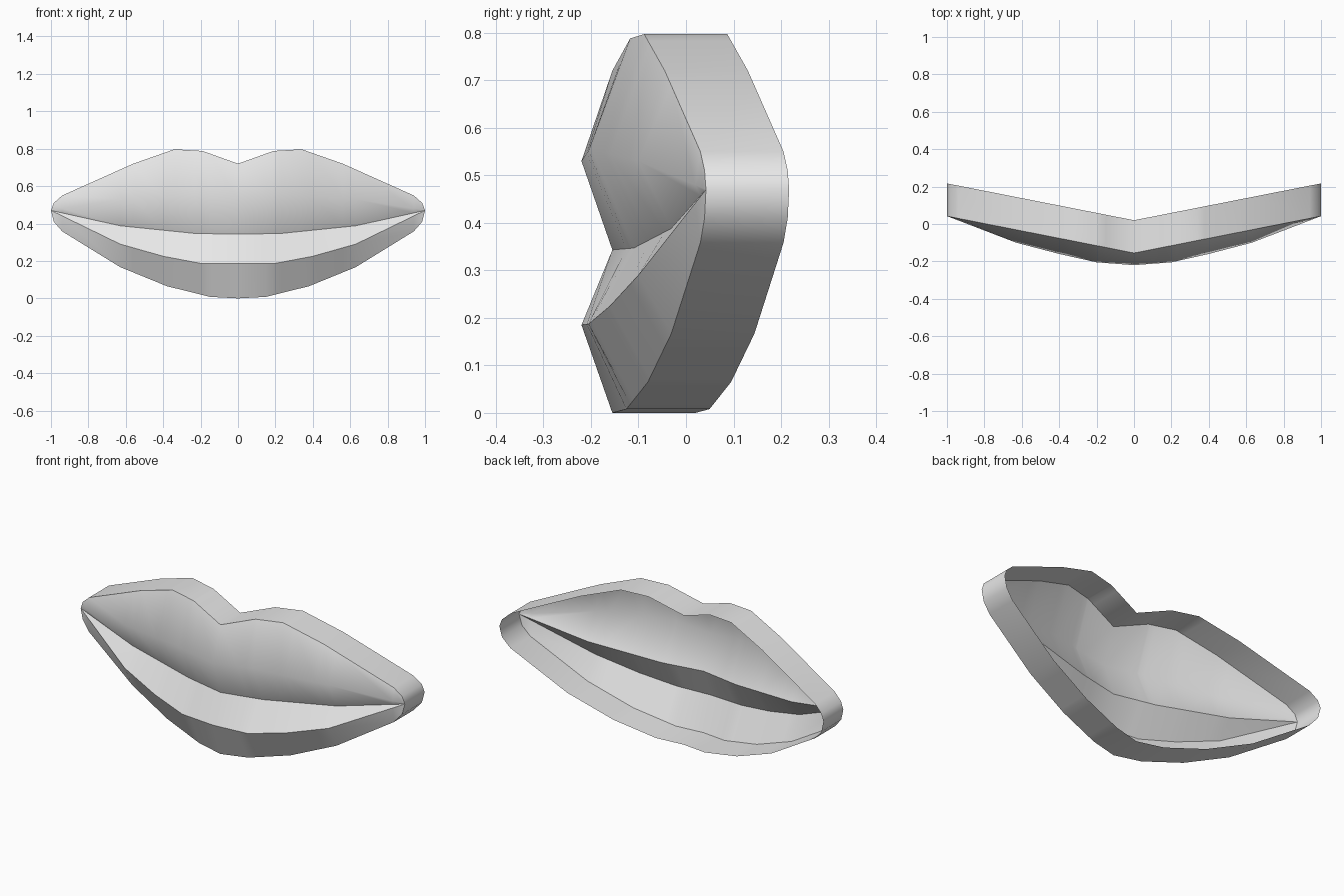
import bpy
import bmesh

cube = bpy.data.objects.get("Cube")
if cube:
    bpy.data.objects.remove(cube)

DEPTH = 0.175

# Half profiles from the centre line out to the mouth corner: (x, height)
top_edge = [(0, .72), (.19, .788), (.34, .797), (.56, .72), (.94, .55), (.985, .51), (1, .47)]
upper_ridge = [(0, .53), (.23, .555), (.63, .53), (1, .47)]
mouth_line = [(0, .343), (.23, .347), (.63, .388), (1, .47)]
lower_ridge = [(0, .185), (.2, .187), (.4, .225), (.63, .29), (1, .47)]
bottom_edge = [(0, 0), (.15, .008), (.38, .065), (.63, .167), (.94, .358), (.985, .41), (1, .47)]
# Forward bulge of both lips: (x, y)
bulge = [(0, -.22), (.2, -.205), (.4, -.16), (.63, -.1), (1, .042)]


def sample(profile, x):
    for (x0, v0), (x1, v1) in zip(profile, profile[1:]):
        if x <= x1:
            return v0 + (v1 - v0) * (x - x0) / (x1 - x0)
    return profile[-1][1]


def base_y(x):
    return -.155 + .197 * x


# Columns shared by every row, mirrored across the centre
rows = [top_edge, upper_ridge, mouth_line, lower_ridge, bottom_edge]
half = sorted({x for row in rows for x, _ in row})
columns = [-x for x in reversed(half[1:])] + half

bm = bmesh.new()


def add_row(profile, depth=0.0, raised=False):
    verts = []
    for x in columns:
        a = abs(x)
        y = sample(bulge, a) if raised else base_y(a) + depth
        verts.append(bm.verts.new((x, y, sample(profile, a))))
    return verts


# Open shell: rear rim, wall, upper lip, lower lip, wall, rear rim
strips = [add_row(top_edge, DEPTH)]
strips += [add_row(row, raised=row in (upper_ridge, lower_ridge)) for row in rows]
strips.append(add_row(bottom_edge, DEPTH))
for a, b in zip(strips, strips[1:]):
    for i in range(len(columns) - 1):
        bm.faces.new((a[i], b[i], b[i + 1], a[i + 1]))

# Crisp creases at the outline, mouth line and lower ridge; upper ridge stays soft
for face in bm.faces:
    face.smooth = True
for index in (1, 3, 4, 5):
    row = strips[index]
    for a, b in zip(row, row[1:]):
        bm.edges.get((a, b)).smooth = False

bmesh.ops.remove_doubles(bm, verts=bm.verts[:], dist=0.0005)

mesh = bpy.data.meshes.new("lips")
bm.to_mesh(mesh)
bm.free()
lips = bpy.data.objects.new("lips", mesh)
bpy.context.collection.objects.link(lips)

# Single plain grey
grey = bpy.data.materials.new("light_grey")
grey.use_nodes = True
colour = (0.8, 0.8, 0.8, 1)
grey.diffuse_color = colour
grey.node_tree.nodes["Principled BSDF"].inputs["Base Color"].default_value = colour
mesh.materials.append(grey)
